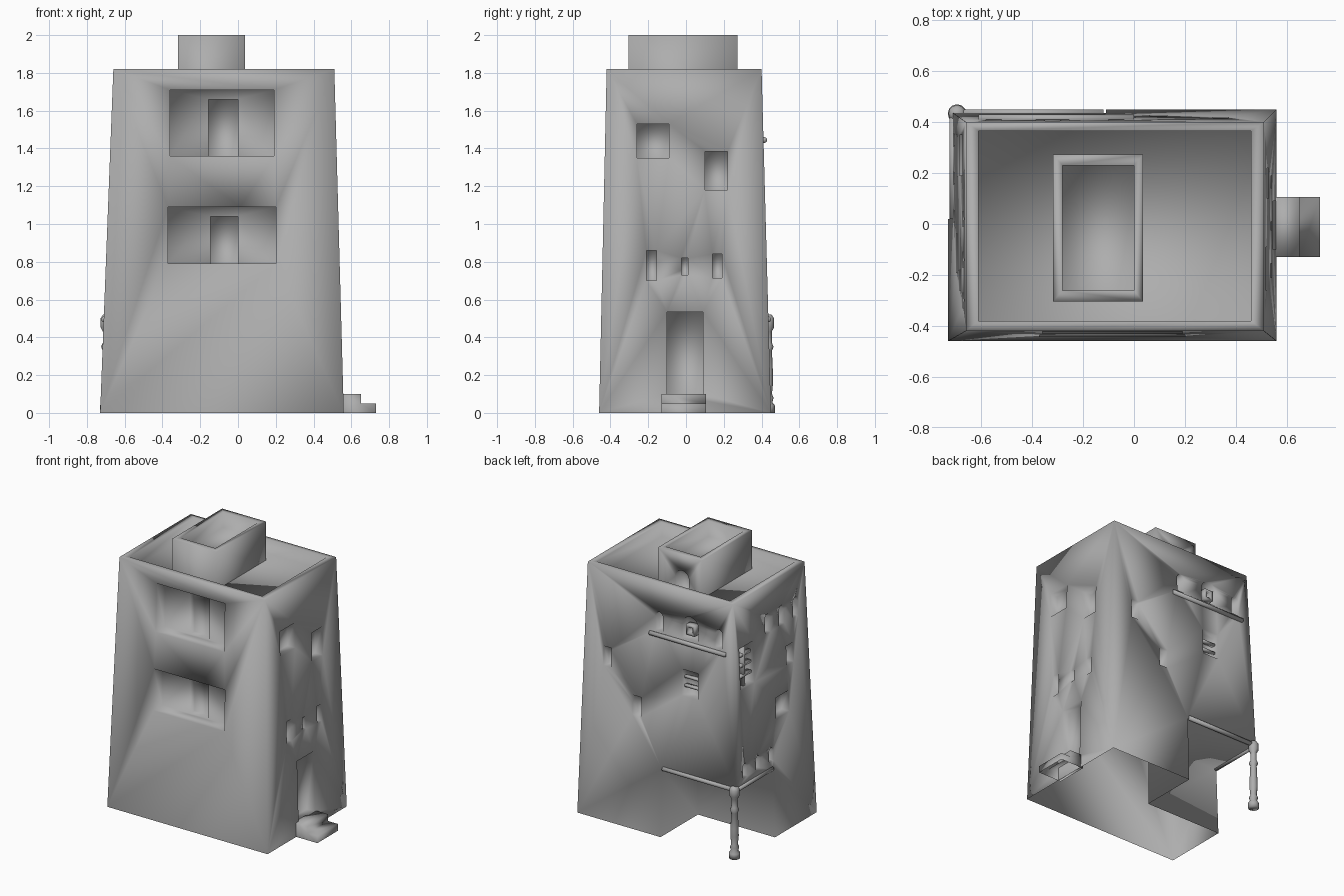
import bpy, bmesh, math
from mathutils import Vector

if "Cube" in bpy.data.objects:
    bpy.data.objects.remove(bpy.data.objects["Cube"])

H = 1.82  # height of the tapered walls
# wall -> (base offset, taper at the top)
WALLS = {'front': (-0.46, 0.04), 'back': (0.45, -0.05),
         'left': (-0.73, 0.07), 'right': (0.56, -0.05)}

# mid-grey plaster
plaster = bpy.data.materials.new('grey_plaster')
plaster.diffuse_color = (0.42, 0.42, 0.42, 1)
plaster.use_nodes = True
plaster.node_tree.nodes["Principled BSDF"].inputs["Base Color"].default_value = plaster.diffuse_color


def on_wall(wall, u, z, zref, d):
    """Point at u along the wall, height z, d units inside the wall surface."""
    base, taper = WALLS[wall]
    s = base + taper * zref / H
    s += d if taper > 0 else -d
    return (u, s, z) if wall in ('front', 'back') else (s, u, z)


def new_object(name, bm):
    bmesh.ops.recalc_face_normals(bm, faces=bm.faces)
    me = bpy.data.meshes.new(name)
    bm.to_mesh(me)
    bm.free()
    ob = bpy.data.objects.new(name, me)
    bpy.context.collection.objects.link(ob)
    me.materials.append(plaster)
    return ob


def loft(name, rings):
    bm = bmesh.new()
    vs = [[bm.verts.new(p) for p in r] for r in rings]
    for a, b in zip(vs, vs[1:]):
        for i in range(len(a)):
            j = (i + 1) % len(a)
            bm.faces.new((a[i], a[j], b[j], b[i]))
    bm.faces.new(vs[0])
    bm.faces.new(vs[-1])
    return new_object(name, bm)


def rect(x0, x1, y0, y1, z):
    return [(x0, y0, z), (x1, y0, z), (x1, y1, z), (x0, y1, z)]


def box(name, x0, x1, y0, y1, z0, z1):
    return loft(name, [rect(x0, x1, y0, y1, z0), rect(x0, x1, y0, y1, z1)])


def cut(target, cutter):
    m = target.modifiers.new('cut', 'BOOLEAN')
    m.operation, m.solver, m.object = 'DIFFERENCE', 'EXACT', cutter
    bpy.context.view_layer.objects.active = target
    bpy.ops.object.modifier_apply(modifier=m.name)
    bpy.data.objects.remove(cutter)


def outline(u0, u1, z0, z1, arch):
    if not arch:
        return [(u0, z0), (u1, z0), (u1, z1), (u0, z1)]
    r, c = (u1 - u0) / 2, (u0 + u1) / 2
    h = min(r * arch, (z1 - z0) * 0.5)
    top = [(c + r * math.cos(t * math.pi / 8), z1 - h + h * math.sin(t * math.pi / 8)) for t in range(9)]
    return [(u0, z0), (u1, z0)] + top


def opening(wall, u0, u1, z0, z1, depth=0.06, arch=0, start=-0.1):
    zr = (z0 + z1) / 2
    pts = outline(u0, u1, z0, z1, arch)
    cut(house, loft('cutter', [[on_wall(wall, u, z, zr, d) for u, z in pts] for d in (start, depth)]))


def bar(name, wall, u0, u1, z0, z1, d0, d1):
    zr = (z0 + z1) / 2
    return loft(name, [[on_wall(wall, u, z, zr, d) for u, z in outline(u0, u1, z0, z1, 0)] for d in (d0, d1)])


def finish(ob, open_bottom=False):
    """Triangulate, merge and shade fully smooth, like one soft continuous surface."""
    bm = bmesh.new()
    bm.from_mesh(ob.data)
    bmesh.ops.remove_doubles(bm, verts=bm.verts, dist=0.0005)
    if open_bottom:
        zmin = min(v.co.z for v in bm.verts)
        low = [f for f in bm.faces if all(v.co.z < zmin + 0.002 for v in f.verts)]
        bmesh.ops.delete(bm, geom=low, context='FACES')
    bmesh.ops.triangulate(bm, faces=bm.faces, ngon_method='BEAUTY')
    bmesh.ops.beautify_fill(bm, faces=bm.faces, edges=[
        e for e in bm.edges if len(e.link_faces) == 2 and e.calc_face_angle(9) < 0.01])
    for f in bm.faces:
        f.smooth = True
        f.material_index = 0
    bm.to_mesh(ob.data)
    bm.free()


# tapered house walls, roof terrace and corner porch
house = loft('house_walls', [rect(-0.73, 0.56, -0.46, 0.45, 0),
                             rect(-0.66, 0.51, -0.42, 0.40, H)])
cut(house, box('cutter', -0.61, 0.46, -0.38, 0.365, 1.72, 2.1))
cut(house, box('cutter', -0.9, -0.11, 0.02, 0.7, -0.1, 0.49))

# front loggias with inner doors
opening('front', -0.36, 0.19, 1.36, 1.71, 0.10)
opening('front', -0.37, 0.20, 0.79, 1.09, 0.10)
opening('front', -0.155, 0.0, 1.36, 1.66, 0.15, start=0.08)
opening('front', -0.145, 0.0, 0.79, 1.04, 0.15, start=0.08)

# right wall: windows, slits and entrance
for w in [(-0.26, -0.09, 1.35, 1.53), (0.10, 0.22, 1.18, 1.385), (-0.21, -0.155, 0.70, 0.86),
          (-0.025, 0.01, 0.73, 0.82), (0.14, 0.19, 0.715, 0.84), (-0.10, 0.09, 0.10, 0.535)]:
    opening('right', *w)

# back wall: plain windows, then the arched row
for w in [(-0.39, -0.26, 1.06, 1.25), (0.31, 0.37, 1.11, 1.25), (0.06, 0.13, 0.82, 0.96)]:
    opening('back', *w)
for u, w in [(-0.07, 0.03), (-0.32, 0.065), (-0.55, 0.03)]:
    opening('back', u - w, u + w, 1.475, 1.64 if w > 0.05 else 1.61, 0.05, 1.1)

# left wall: lattice window, arched row, plain windows and porch slits
for w in [(0.19, 0.35, 1.18, 1.48), (-0.26, -0.18, 1.16, 1.30), (-0.19, -0.04, 0.83, 0.98)]:
    opening('left', *w)
for u in (0.02, -0.14, -0.30):
    opening('left', u - 0.03, u + 0.03, 1.47, 1.61, 0.05, 1.2)
for u in (0.33, 0.18, 0.03):
    opening('left', u - 0.025, u + 0.025, 0.55, 0.65, 0.05, 1)
finish(house, open_bottom=True)

# stair hut on the roof with arched door
hut = box('roof_hut', -0.318, 0.036, -0.305, 0.272, 1.70, 2.0)
cut(hut, box('cutter', -0.28, 0.0, -0.26, 0.23, 1.89, 2.1))
pts = outline(-0.215, -0.105, 1.725, 1.885, 1.0)
cut(hut, loft('cutter', [[(x, y, z) for x, z in pts] for y in (0.35, 0.215)]))
finish(hut, open_bottom=True)

# entrance steps as one stair profile
stair = [(0.54, 0), (0.73, 0), (0.73, 0.05), (0.65, 0.05), (0.65, 0.10), (0.54, 0.10)]
finish(loft('entrance_steps', [[(x, y, z) for x, z in stair] for y in (-0.13, 0.105)]), open_bottom=True)

# lattice bars and window slats
finish(bar('lattice_post', 'left', 0.26, 0.28, 1.18, 1.48, 0.02, 0.06))
for i in range(1, 4):
    z = 1.18 + i * 0.075
    finish(bar('lattice_bar', 'left', 0.19, 0.35, z - 0.009, z + 0.009, 0.022, 0.06))
for z in (1.12, 1.185):
    finish(bar('window_slat', 'back', -0.39, -0.26, z - 0.008, z + 0.008, 0.03, 0.06))

# small hollow box in the central arch
niche = bar('niche_box', 'back', -0.355, -0.285, 1.505, 1.58, 0.0, 0.055)
cut(niche, bar('cutter', 'back', -0.338, -0.302, 1.522, 1.563, -0.1, 0.035))
finish(niche)


def beam(name, a, b, r=0.016):
    a, b = Vector(a), Vector(b)
    bpy.ops.mesh.primitive_cylinder_add(vertices=10, radius=r, depth=(b - a).length, location=(a + b) / 2)
    ob = bpy.context.object
    ob.name = name
    ob.rotation_euler = (b - a).to_track_quat('Z', 'Y').to_euler()
    ob.data.materials.append(plaster)
    bpy.ops.object.shade_smooth()


# balcony beam and porch beams
beam('balcony_beam', (0.0, 0.414, 1.445), (-0.61, 0.414, 1.445))
beam('porch_beam_back', (-0.12, 0.435, 0.495), (-0.70, 0.435, 0.495))
beam('porch_beam_left', (-0.708, 0.02, 0.495), (-0.708, 0.45, 0.495))

# turned porch column
profile = [(0.037, 0), (0.037, 0.04), (0.024, 0.055), (0.031, 0.08), (0.022, 0.10), (0.028, 0.16),
           (0.027, 0.22), (0.022, 0.33), (0.031, 0.35), (0.022, 0.37), (0.021, 0.43),
           (0.034, 0.455), (0.034, 0.50), (0.020, 0.52)]
column = loft('porch_column', [[(-0.694 + r * math.cos(i * math.pi / 6), 0.433 + r * math.sin(i * math.pi / 6), z)
                                for i in range(12)] for r, z in profile])
finish(column)
